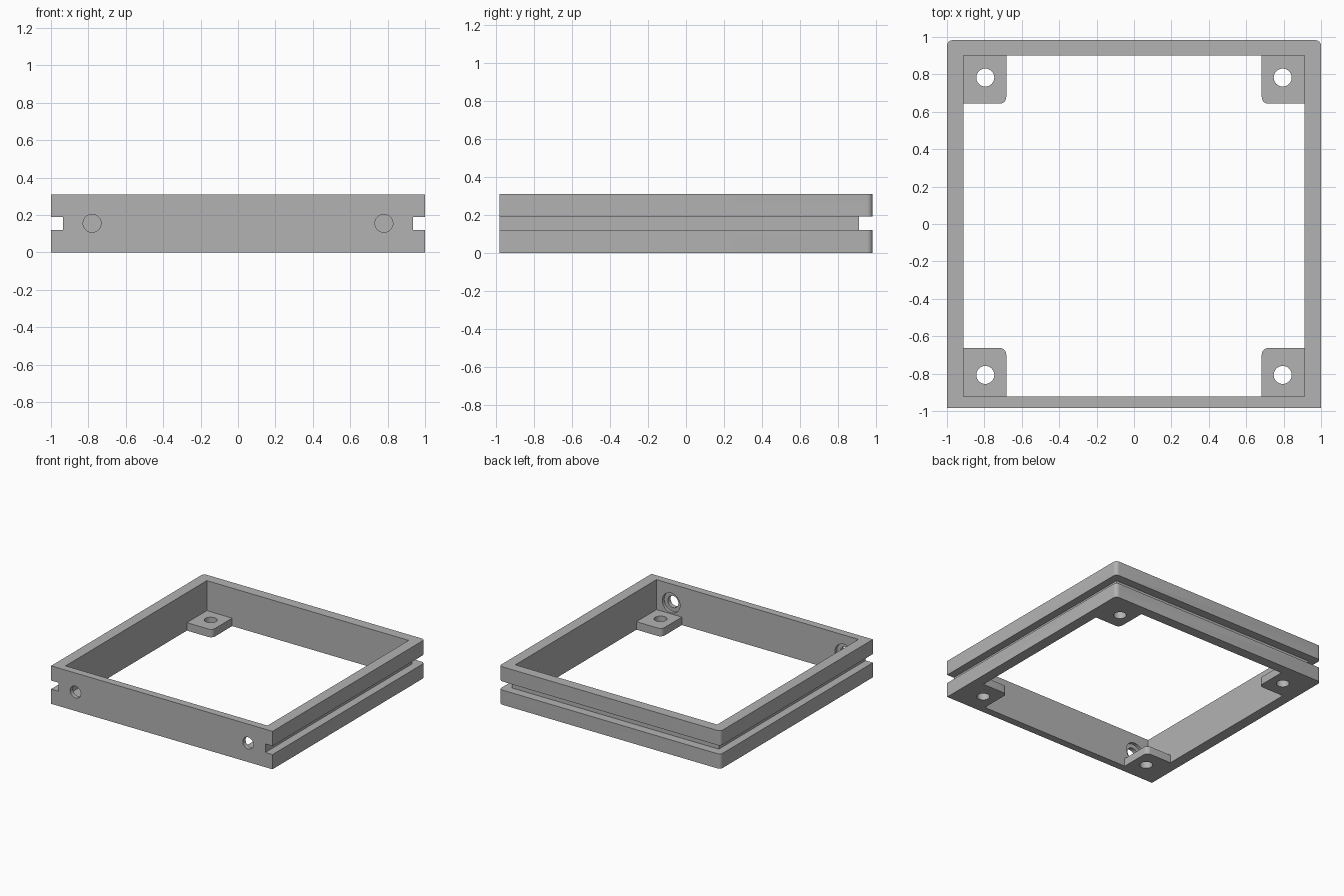
import bpy
import bmesh
import math
from mathutils import Matrix, Vector

cube = bpy.data.objects.get("Cube")
if cube:
    bpy.data.objects.remove(cube, do_unlink=True)

grey = bpy.data.materials.new("plain grey")
grey.use_nodes = True
GREY = (0.45, 0.45, 0.45, 1)
grey.diffuse_color = GREY
grey.node_tree.nodes["Principled BSDF"].inputs["Base Color"].default_value = GREY

WIDTH, DEPTH, HEIGHT = 1.0, 0.983, 0.31      # half width, half depth, full height
IN_X, IN_FRONT, IN_BACK = 0.912, -0.922, 0.9  # inner wall faces


def make_object(name, bm):
    bmesh.ops.recalc_face_normals(bm, faces=bm.faces)
    mesh = bpy.data.meshes.new(name)
    bm.to_mesh(mesh)
    bm.free()
    mesh.materials.append(grey)
    obj = bpy.data.objects.new(name, mesh)
    bpy.context.collection.objects.link(obj)
    return obj


def block(name, x0, x1, y0, y1, z0, z1, rounded=None, radius=0.03):
    """Box whose upright edges are rounded where rounded(x, y) is true."""
    bm = bmesh.new()
    size = Vector((x1 - x0, y1 - y0, z1 - z0))
    centre = Vector((x0 + x1, y0 + y1, z0 + z1)) / 2
    bmesh.ops.create_cube(bm, size=1, matrix=Matrix.Translation(centre) @ Matrix.Diagonal(size).to_4x4())
    if rounded:
        edges = []
        for e in bm.edges:
            a, b = (v.co for v in e.verts)
            if abs(a.z - b.z) > 0.001 and rounded(a.x - centre.x, a.y - centre.y):
                edges.append(e)
        bmesh.ops.bevel(bm, geom=edges, offset=radius, segments=6, profile=0.5, affect='EDGES')
    return make_object(name, bm)


def rod(name, radius, length, centre, along_y=False):
    bm = bmesh.new()
    turn = Matrix.Rotation(math.pi / 2, 4, 'X') if along_y else Matrix()
    bmesh.ops.create_cone(bm, cap_ends=True, segments=40, radius1=radius, radius2=radius,
                          depth=length, matrix=Matrix.Translation(centre) @ turn)
    return make_object(name, bm)


def cut(target, cutters):
    """Subtract each cutter from the target, then discard the cutter."""
    for cutter in cutters:
        mod = target.modifiers.new("cut", 'BOOLEAN')
        mod.operation = 'DIFFERENCE'
        mod.solver = 'EXACT'
        mod.object = cutter
        bpy.context.view_layer.objects.active = target
        bpy.ops.object.modifier_apply(modifier=mod.name)
        bpy.data.objects.remove(cutter, do_unlink=True)


def finish(obj):
    bpy.ops.object.select_all(action='DESELECT')
    obj.select_set(True)
    bpy.context.view_layer.objects.active = obj
    bpy.ops.object.shade_smooth_by_angle(angle=math.radians(30))


# Frame: rounded back corners, open centre
frame = block("frame", -WIDTH, WIDTH, -DEPTH, DEPTH, 0, HEIGHT, lambda x, y: y > 0)
cut(frame, [block("opening", -IN_X, IN_X, IN_FRONT, IN_BACK, -0.1, 0.5)])

# Groove round both sides and the back, running out through the front
G0, G1, GX, GY = 0.12, 0.19, 0.935, 0.912
cut(frame, [
    block("groove_left", GX, 1.2, -1.2, 1.2, G0, G1),
    block("groove_right", -1.2, -GX, -1.2, 1.2, G0, G1),
    block("groove_back", -1.1, 1.1, GY, 1.1, G0, G1),
])

# Screw holes in the front wall, counterbored from inside
for side in (-1, 1):
    x, z = side * 0.78, HEIGHT / 2
    cut(frame, [
        rod("screw_hole", 0.048, 0.3, (x, -0.95, z), True),
        rod("counterbore", 0.08, 0.1, (x, IN_FRONT + 0.025, z), True),
    ])
finish(frame)

# Corner mounting tabs with a rounded inner corner and a hole
for sx, x_name in ((1, "left"), (-1, "right")):
    for y_wall, y_edge, y_hole, y_name in ((IN_FRONT, -0.663, -0.807, "front"),
                                           (IN_BACK, 0.643, 0.783, "back")):
        xs = sorted((sx * IN_X, sx * 0.683))
        ys = sorted((y_wall, y_edge))
        tab = block(f"{y_name}_{x_name}_tab", *xs, *ys, 0, 0.065,
                    lambda x, y: x * sx < 0 and y * y_wall < 0, 0.035)
        cut(tab, [rod("tab_hole", 0.048, 0.3, (sx * 0.795, y_hole, 0.03))])
        finish(tab)
